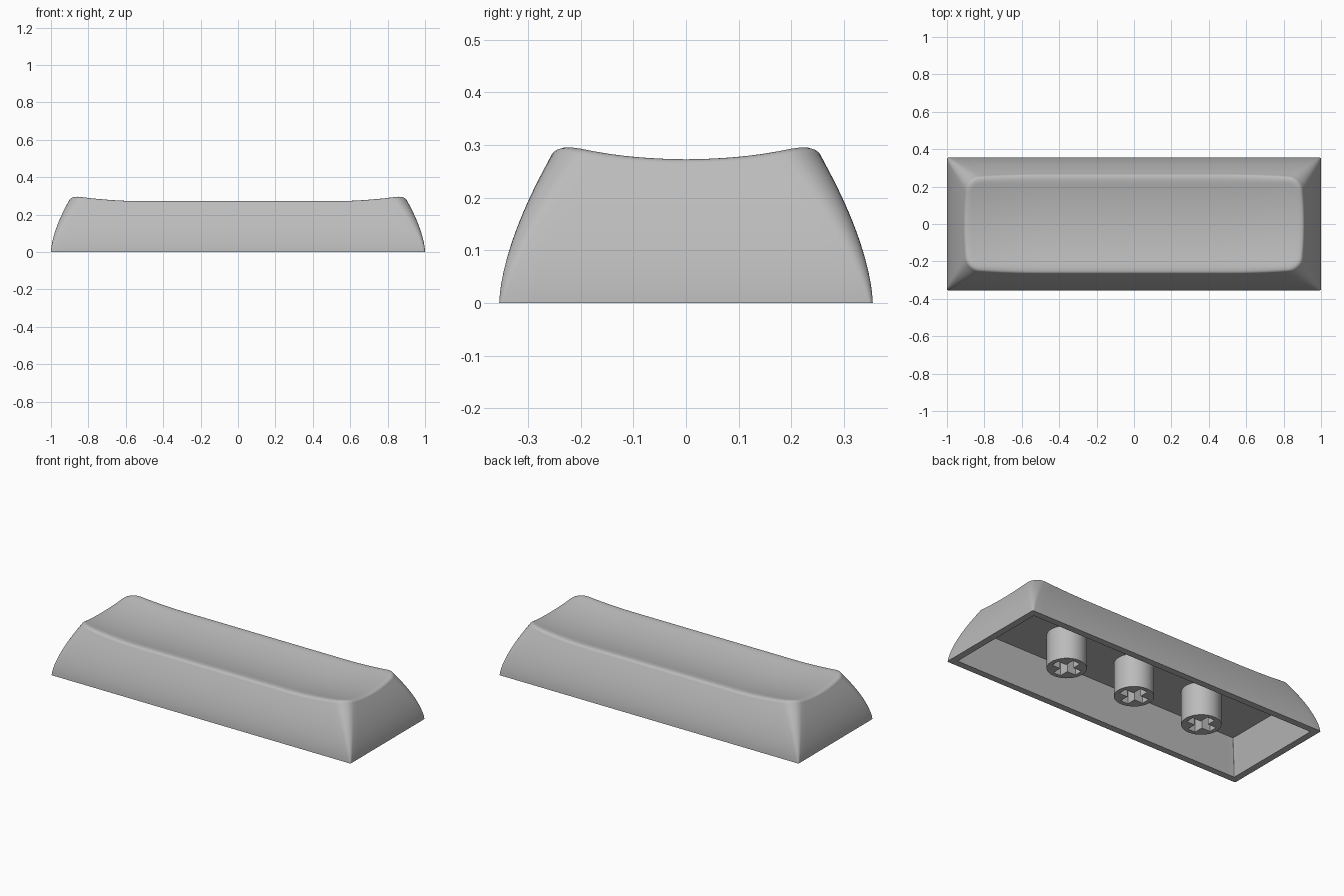
import bpy, bmesh, math

cube = bpy.data.objects.get("Cube")
if cube:
    bpy.data.objects.remove(cube)

HX, HY = 1.0, 0.355      # half length and half depth at the base
CAVITY = 0.2             # height of the inner ceiling
LONG, SHORT, CORNER = 40, 14, 7

grey = bpy.data.materials.new("plain_grey")
grey.use_nodes = True
grey.diffuse_color = (0.5, 0.5, 0.5, 1)
grey.node_tree.nodes["Principled BSDF"].inputs["Base Color"].default_value = (0.5, 0.5, 0.5, 1)


def outline():
    """Rounded rectangle as (corner signs, arc direction, side fraction)."""
    pts = []
    signs = [(1, 1), (-1, 1), (-1, -1), (1, -1)]
    for q, (sx, sy) in enumerate(signs):
        for i in range(CORNER + 1):
            a = math.pi / 2 * (q + i / CORNER)
            pts.append((sx, sy, math.cos(a), math.sin(a)))
        n = SHORT if q % 2 else LONG
        nx, ny = signs[(q + 1) % 4]
        a = math.pi / 2 * (q + 1)
        for i in range(1, n):
            t = i / n
            pts.append((sx + (nx - sx) * t, sy + (ny - sy) * t, math.cos(a), math.sin(a)))
    return pts


def place(p, inset, r):
    hx, hy = HX - inset, HY - inset
    r = min(r, hy)
    sx, sy, cx, cy = p
    return sx * (hx - r) + cx * r, sy * (hy - r) + cy * r


def dish(x, y):
    """Height of the scooped top."""
    u = min(max((abs(x) - 0.5) / 0.38, 0), 1)
    v = min(abs(y) / 0.23, 1)
    return 0.3 - 0.028 * (1 - u * u) - 0.027 * (1 - v * v)


def lean(z):
    """Inward curve of the outer walls."""
    return 0.105 * (z / 0.29) ** 1.6


# Shell: rings run from the inner ceiling, round the rim, up the walls, over the top
bm = bmesh.new()
shape = outline()
rings = []


def add_ring(func):
    rings.append([bm.verts.new(func(p)) for p in shape])


def flat(inset, z, r):
    add_ring(lambda p: (*place(p, inset, r), z))


flat(0.09, CAVITY, 0.004)
flat(0.04, 0, 0.004)

STEPS = 14
for k in range(STEPS + 1):
    def wall(p, t=k / STEPS):
        z = t * (dish(*place(p, 0.115, 0.07)) - 0.012)
        return (*place(p, lean(z), 0.008 + 0.062 * t), z)
    add_ring(wall)

# Softened top edge
for extra, drop in ((0.003, 0.006), (0.008, 0.002), (0.015, 0)):
    def edge(p, extra=extra, drop=drop):
        e = dish(*place(p, 0.115, 0.07))
        return (*place(p, lean(e - 0.012) + extra, 0.07), e - drop)
    add_ring(edge)

# Scooped top closes onto its centre line
for k in range(1, 17):
    def top(p, t=k / 16):
        start = lean(dish(*place(p, 0.115, 0.07)) - 0.012) + 0.015
        x, y = place(p, start + (HY - start) * t, 0.07 * (1 - t))
        return x, y, dish(x, y)
    add_ring(top)

n = len(shape)
for a, b in zip(rings, rings[1:]):
    for i in range(n):
        j = (i + 1) % n
        bm.faces.new((a[i], a[j], b[j], b[i]))
bm.faces.new(rings[0])
bmesh.ops.remove_doubles(bm, verts=bm.verts, dist=0.0002)
bmesh.ops.recalc_face_normals(bm, faces=bm.faces)
mesh = bpy.data.meshes.new("key_shell")
bm.to_mesh(mesh)
bm.free()
shell = bpy.data.objects.new("key_shell", mesh)
bpy.context.collection.objects.link(shell)


# Stems: round posts with a cross-shaped socket
def add_stem(name, x, radius=0.107, arm=0.081, half=0.025):
    curve = bpy.data.curves.new(name, "CURVE")
    curve.dimensions = "2D"
    curve.fill_mode = "BOTH"
    curve.extrude = CAVITY / 2 + 0.002
    circle = [(radius * math.cos(math.tau * i / 48), radius * math.sin(math.tau * i / 48))
              for i in range(48)]
    cross = []
    for q in range(4):
        c, s = round(math.cos(q * math.pi / 2)), round(math.sin(q * math.pi / 2))
        for u, v in ((arm, -half), (arm, half), (half, half)):
            cross.append((u * c - v * s, u * s + v * c))
    for loop in (circle, cross):
        spline = curve.splines.new("POLY")
        spline.points.add(len(loop) - 1)
        for point, (px, py) in zip(spline.points, loop):
            point.co = (px, py, 0, 1)
        spline.use_cyclic_u = True
    temp = bpy.data.objects.new(name + "_outline", curve)
    bpy.context.collection.objects.link(temp)
    graph = bpy.context.evaluated_depsgraph_get()
    stem_mesh = bpy.data.meshes.new_from_object(temp.evaluated_get(graph))
    bpy.data.objects.remove(temp)
    work = bmesh.new()
    work.from_mesh(stem_mesh)
    bmesh.ops.remove_doubles(work, verts=work.verts, dist=0.0001)
    bmesh.ops.recalc_face_normals(work, faces=work.faces)
    work.to_mesh(stem_mesh)
    work.free()
    stem = bpy.data.objects.new(name, stem_mesh)
    stem.location = (x, 0, CAVITY / 2 + 0.002)
    bpy.context.collection.objects.link(stem)
    return stem


parts = [shell] + [add_stem(name, x) for name, x in
                   (("right_stem", -0.467), ("middle_stem", 0), ("left_stem", 0.467))]

for part in parts:
    part.data.materials.clear()
    part.data.materials.append(grey)
    bpy.ops.object.select_all(action="DESELECT")
    part.select_set(True)
    bpy.context.view_layer.objects.active = part
    bpy.ops.object.shade_smooth_by_angle(angle=math.radians(35))
